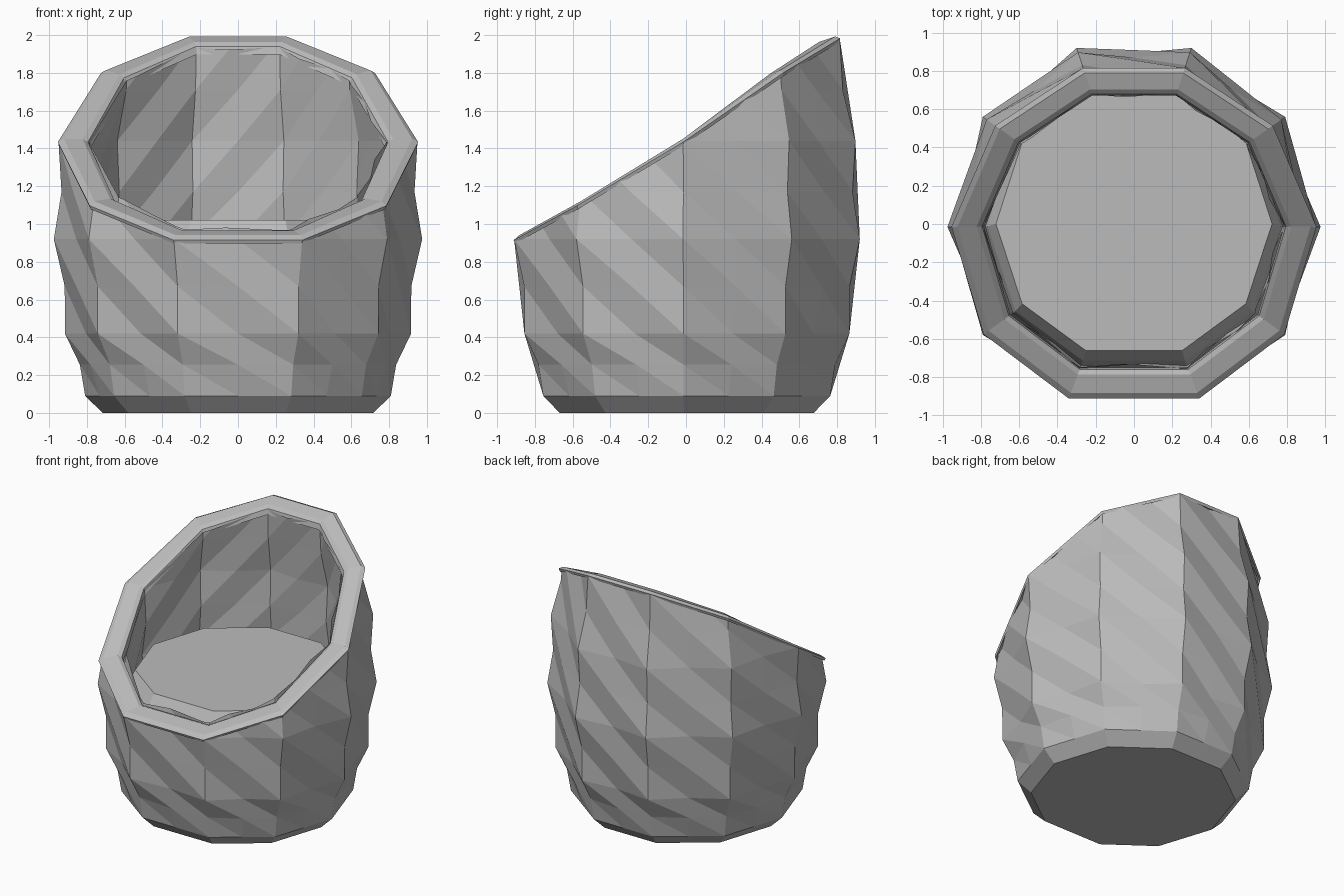
import bpy
import bmesh
from mathutils import Vector

cube = bpy.data.objects.get("Cube")
if cube:
    bpy.data.objects.remove(cube, do_unlink=True)

# One plain colour
grey = bpy.data.materials.new("light_grey")
grey.use_nodes = True
COLOUR = (0.5, 0.5, 0.5, 1)
grey.diffuse_color = COLOUR
grey.node_tree.nodes["Principled BSDF"].inputs["Base Color"].default_value = COLOUR

# Ten-sided plan, counter-clockwise from the left side
HALF = [(0.34, -0.91), (0.79, -0.58), (0.975, -0.015), (0.79, 0.56), (0.30, 0.92)]
PLAN = [Vector(p) for p in HALF] + [Vector((-x, y)) for x, y in reversed(HALF)]
SIDES = len(PLAN)

# Height against width factor, and depth against rim height
BELLY = [(0, 0.735), (0.09, 0.83), (0.42, 0.94), (0.92, 1), (1.44, 0.975), (1.98, 0.885), (2.3, 0.83)]
SLANT = [(-0.91, 0.915), (-0.57, 1.10), (-0.02, 1.43), (0.48, 1.78), (0.81, 1.98)]
LEVELS = [0.09, 0.255, 0.42, 0.67, 0.92, 1.17, 1.44, 1.71, 1.98, 2.25]


def lookup(table, t):
    for (a, va), (b, vb) in zip(table, table[1:]):
        if t <= b:
            break
    return va + (vb - va) * (t - a) / (b - a)


def finish(name, bm):
    mesh = bpy.data.meshes.new(name)
    bmesh.ops.recalc_face_normals(bm, faces=bm.faces)
    bm.to_mesh(mesh)
    bm.free()
    mesh.materials.append(grey)
    obj = bpy.data.objects.new(name, mesh)
    bpy.context.collection.objects.link(obj)
    return obj


def bridge(bm, low, high):
    n = len(low)
    for j in range(n):
        m = (j + 1) % n
        bm.faces.new((low[j], low[m], high[m], high[j]))


def wall(name, width, first, stretch, base):
    """Twisted pleats: ridges and grooves alternate in a half-step grid."""
    bm = bmesh.new()
    rings = []
    for k in range(first, len(LEVELS)):
        z = LEVELS[k]
        ring = []
        for j in range(2 * SIDES):
            p = (PLAN[j // 2] + PLAN[(j + 1) // 2 % SIDES]) / 2
            groove = 0.97 if (j + k) % 2 and k > 0 else 1
            p = p * lookup(BELLY, z) * width * groove
            ring.append(bm.verts.new((p.x, p.y, z)))
        rings.append(ring)
    for low, high in zip(rings, rings[1:]):
        for j in range(2 * SIDES):
            m = (j + 1) % (2 * SIDES)
            bm.faces.new((low[j], low[m], high[j]))
            bm.faces.new((low[m], high[m], high[j]))
    # Slanted cut: level the rim, slice it flat, then tilt it back
    for v in bm.verts:
        v.co.z -= lookup(SLANT, v.co.y * stretch)
    bmesh.ops.bisect_plane(bm, geom=bm.verts[:] + bm.edges[:] + bm.faces[:],
                           plane_co=(0, 0, 0), plane_no=(0, 0, 1), clear_outer=True)
    for v in bm.verts:
        v.co.z += lookup(SLANT, v.co.y * stretch)
    # Chamfered foot and flat underside
    if base:
        foot = [bm.verts.new((p.x * BELLY[0][1], p.y * BELLY[0][1], 0)) for p in PLAN]
        for i in range(SIDES):
            n = (i + 1) % SIDES
            a, b, c = (rings[0][q % (2 * SIDES)] for q in (2 * i, 2 * i + 1, 2 * i + 2))
            bm.faces.new((foot[i], foot[n], c, b, a))
        bm.faces.new(foot)
    return finish(name, bm)


wall("outer_wall", 1, 0, 1, True)
wall("inner_wall", 0.83, 3, 1.08, False)

# Rim with bevelled edges
bm = bmesh.new()
rings = []
for k, dz in [(0.995, -0.02), (1.003, 0), (0.97, 0.018), (0.865, 0.016), (0.835, 0), (0.825, -0.04)]:
    ring = []
    for p in PLAN:
        z = 1.4
        for _ in range(12):
            z = lookup(SLANT, p.y * lookup(BELLY, z))
        q = p * lookup(BELLY, z) * k
        ring.append(bm.verts.new((q.x, q.y, z - p.y * (1 - k) * 0.28 + dz)))
    rings.append(ring)
for low, high in zip(rings, rings[1:]):
    bridge(bm, low, high)
finish("rim", bm)

# Raised filling inside, with a chamfered edge
bm = bmesh.new()
rings = []
for k, z, shift in [(0.83, 0.78, 0), (0.785, 0.93, 0), (0.74, 1.02, 0.012)]:
    rings.append([bm.verts.new((p.x * k, p.y * k + shift, z)) for p in PLAN])
for low, high in zip(rings, rings[1:]):
    bridge(bm, low, high)
bm.faces.new(rings[-1])
finish("filling", bm)
